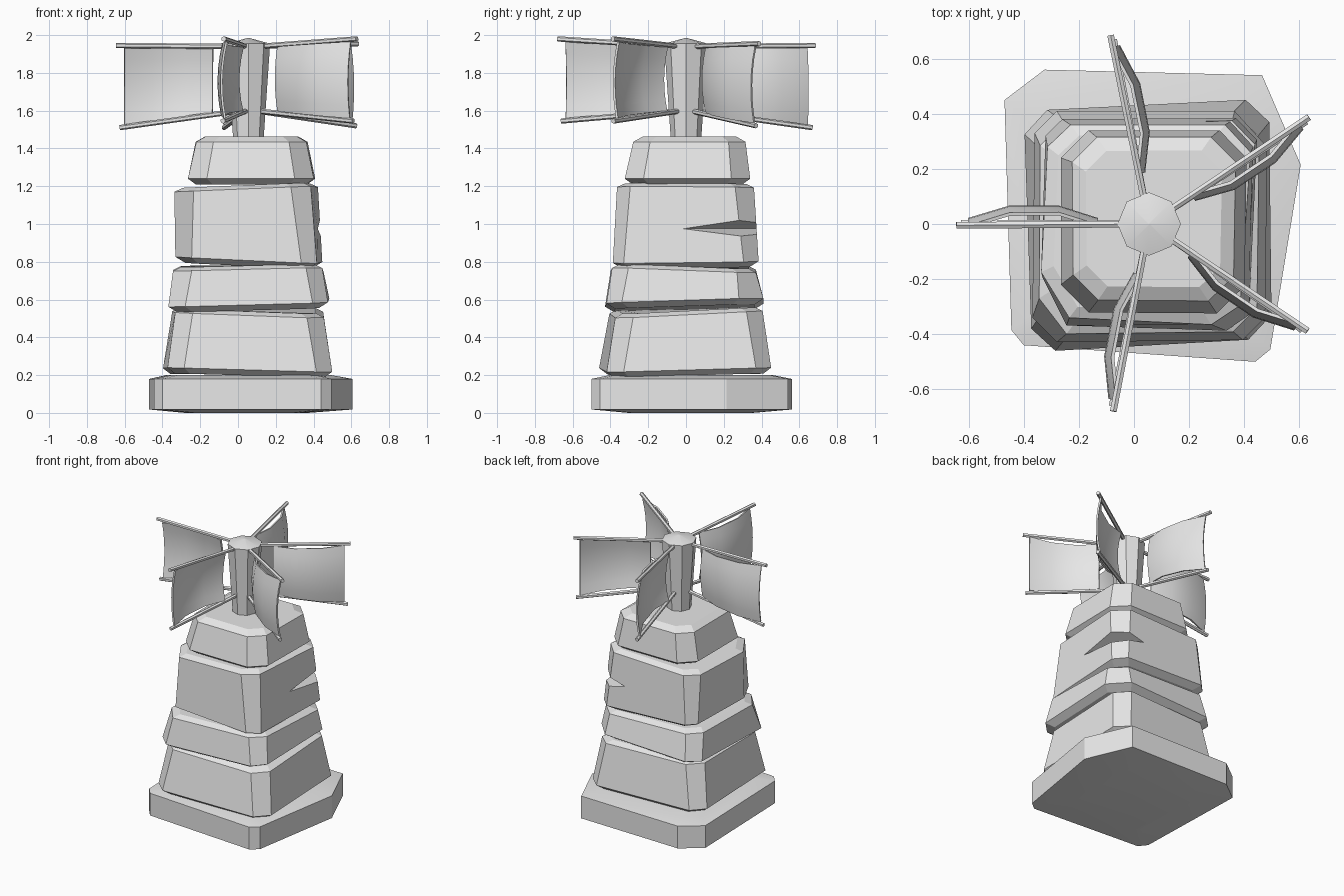
import bpy, bmesh, math
from mathutils import Vector

if "Cube" in bpy.data.objects:
    bpy.data.objects.remove(bpy.data.objects["Cube"], do_unlink=True)

stone = bpy.data.materials.new("pale_grey")
stone.use_nodes = True
GREY = (0.8, 0.8, 0.8, 1)
stone.diffuse_color = GREY
stone.node_tree.nodes["Principled BSDF"].inputs["Base Color"].default_value = GREY


def finish(bm, name, smooth_angle=0):
    bmesh.ops.recalc_face_normals(bm, faces=bm.faces)
    mesh = bpy.data.meshes.new(name)
    bm.to_mesh(mesh)
    bm.free()
    obj = bpy.data.objects.new(name, mesh)
    bpy.context.collection.objects.link(obj)
    mesh.materials.append(stone)
    if smooth_angle:
        bpy.ops.object.select_all(action="DESELECT")
        obj.select_set(True)
        bpy.context.view_layer.objects.active = obj
        bpy.ops.object.shade_smooth_by_angle(angle=math.radians(smooth_angle))
    return obj


def loft(name, rings, smooth_angle=0):
    """Skin a stack of equal rings and cap both ends."""
    bm = bmesh.new()
    loops = [[bm.verts.new(p) for p in ring] for ring in rings]
    n = len(loops[0])
    for a, b in zip(loops, loops[1:]):
        for i in range(n):
            j = (i + 1) % n
            bm.faces.new((a[i], a[j], b[j], b[i]))
    bm.faces.new(loops[0][::-1])
    bm.faces.new(loops[-1])
    return finish(bm, name, smooth_angle)


def chamfer(corners, cuts):
    """Turn four corners into an eight-sided ring; each corner has a side and a front cut."""
    pts = [Vector(c) for c in corners]
    ring = []
    for i, (p, pair) in enumerate(zip(pts, cuts)):
        for q, cut in zip((pts[i - 1], pts[(i + 1) % 4]), pair):
            ring.append(p + (q - p).normalized() * cut)
    return ring


def even(cut):
    return [(cut, cut)] * 4


def inset(ring, amount, dz):
    """Pull a ring towards its middle and shift it in height."""
    mid = sum(ring, Vector()) / len(ring)
    return [p + (mid - p).normalized() * amount + Vector((0, 0, dz)) for p in ring]


def block(name, low, high, cuts_low, cuts_high, rim_low, rim_high, lift=0.02):
    a, b = chamfer(low, cuts_low), chamfer(high, cuts_high)
    return loft(name, [inset(a, rim_low, -0.03), a, b, inset(b, rim_high, lift)])


# Base slab with a shallow domed underside
outline = [(-0.4, -0.44), (0.44, -0.5), (0.495, -0.455), (0.605, 0.215),
           (0.465, 0.54), (-0.325, 0.56), (-0.47, 0.45), (-0.445, -0.385)]
bottom = [Vector((x, y, 0.018)) for x, y in outline]
top = [Vector((x, y, 0.18)) for x, y in outline]
loft("base_slab", [inset(bottom, 0.25, -0.018), bottom, top, inset(top, 0.12, 0.02)], 20)

# Tower blocks, corners in order front -x, front +x, back +x, back -x
block("lower_block",
      [(-0.37, -0.465, 0.24), (0.5, -0.415, 0.215), (0.49, 0.455, 0.24), (-0.4, 0.41, 0.235)],
      [(-0.33, -0.41, 0.53), (0.455, -0.37, 0.5), (0.45, 0.41, 0.54), (-0.35, 0.37, 0.54)],
      even(0.085), even(0.09), 0.05, 0.05)
block("narrow_block",
      [(-0.37, -0.43, 0.56), (0.475, -0.42, 0.583), (0.485, 0.41, 0.61), (-0.36, 0.41, 0.575)],
      [(-0.345, -0.4, 0.75), (0.445, -0.39, 0.77), (0.455, 0.37, 0.74), (-0.34, 0.37, 0.76)],
      [(0.09, 0.09), (0.08, 0.08), (0.13, 0.12), (0.08, 0.08)],
      [(0.13, 0.1), (0.085, 0.085), (0.1, 0.1), (0.085, 0.085)], 0.06, 0.05)
tall = block("tall_block",
             [(-0.335, -0.365, 0.825), (0.415, -0.39, 0.79), (0.45, 0.385, 0.8), (-0.32, 0.38, 0.83)],
             [(-0.345, -0.335, 1.17), (0.38, -0.37, 1.2), (0.43, 0.36, 1.195), (-0.31, 0.36, 1.17)],
             [(0.17, 0.09), (0.08, 0.06), (0.08, 0.08), (0.06, 0.06)],
             [(0.16, 0.11), (0.1, 0.075), (0.1, 0.1), (0.08, 0.08)], 0.06, 0.05)
block("cap_block",
      [(-0.265, -0.32, 1.24), (0.4, -0.325, 1.24), (0.41, 0.34, 1.24), (-0.265, 0.34, 1.24)],
      [(-0.22, -0.275, 1.435), (0.36, -0.28, 1.435), (0.37, 0.315, 1.435), (-0.225, 0.315, 1.435)],
      even(0.1), even(0.09), 0.05, 0.06, 0.028)

# Wedge crack through one corner of the tall block
bm = bmesh.new()
for p in [(0.43, -0.03, 0.975), (0.2, 0.43, 0.975), (0.5, 0.48, 1.065), (0.5, 0.48, 0.9)]:
    bm.verts.new(p)
bmesh.ops.convex_hull(bm, input=bm.verts)
cutter = finish(bm, "crack_cutter")
cutter.hide_render = True
mod = tall.modifiers.new("crack", "BOOLEAN")
mod.operation = "DIFFERENCE"
mod.object = cutter
mod.solver = "EXACT"
bpy.context.view_layer.objects.active = tall
bpy.ops.object.modifier_apply(modifier=mod.name)
bpy.data.objects.remove(cutter, do_unlink=True)

# Rotor hub: flared eight-sided post with a low point on top
HUB = Vector((0.055, 0, 0))


def hub_ring(radius, z):
    return [HUB + Vector((radius * math.cos(a), radius * math.sin(a), z))
            for a in (math.tau * i / 8 for i in range(8))]


loft("rotor_hub", [hub_ring(0.08, 1.44), hub_ring(0.115, 1.955), hub_ring(0.004, 1.985)], 30)


def rod(name, start, end, radius=0.014):
    bm = bmesh.new()
    axis = end - start
    bmesh.ops.create_cone(bm, cap_ends=True, segments=6, radius1=radius,
                          radius2=radius, depth=axis.length)
    turn = axis.to_track_quat("Z", "Y").to_matrix().to_4x4()
    bmesh.ops.transform(bm, matrix=turn, verts=bm.verts)
    bmesh.ops.translate(bm, vec=(start + end) / 2, verts=bm.verts)
    return finish(bm, name)


def sail(name, top_a, top_b, low_a, low_b, side):
    """Thin cloth that billows to one side between two rods."""
    bm = bmesh.new()
    rows = []
    for k in range(7):
        v = k / 6
        row = []
        for u, belly in ((0, 0), (0.3, 1), (0.68, 1), (1, 0)):
            p = top_a.lerp(top_b, u).lerp(low_a.lerp(low_b, u), v)
            row.append(bm.verts.new(p + side * (0.045 * belly + 0.09 * v * (1 - v))))
        rows.append(row)
    for a, b in zip(rows, rows[1:]):
        for i in range(3):
            bm.faces.new((a[i], a[i + 1], b[i + 1], b[i]))
    bmesh.ops.recalc_face_normals(bm, faces=bm.faces)
    bmesh.ops.solidify(bm, geom=bm.faces[:], thickness=0.012)
    return finish(bm, name, 40)


# Five arms, each with two rods and a sail
tips = [(-0.645, -0.005, 1.945), (-0.085, 0.685, 1.945), (0.635, 0.388, 1.955),
        (0.63, -0.388, 1.98), (-0.075, -0.68, 1.98)]
for n, tip in enumerate(tips, 1):
    tip = Vector(tip)
    root = HUB + Vector((0, 0, 1.94))
    flat = Vector((tip.x - root.x, tip.y, 0)).normalized()
    side = Vector((flat.y, -flat.x, 0))
    low_root = HUB + Vector((0, 0, 1.6))
    low_tip = tip - flat * 0.018 + side * 0.008 - Vector((0, 0, 0.435))
    rod(f"upper_rod_{n}", root + flat * 0.06, tip)
    rod(f"lower_rod_{n}", low_root + flat * 0.04, low_tip)
    drop = Vector((0, 0, 0.012))
    sail(f"sail_{n}", root.lerp(tip, 0.265) - drop, root.lerp(tip, 0.94) - drop,
         low_root.lerp(low_tip, 0.275) + drop, low_root.lerp(low_tip, 0.965) + drop, side)
